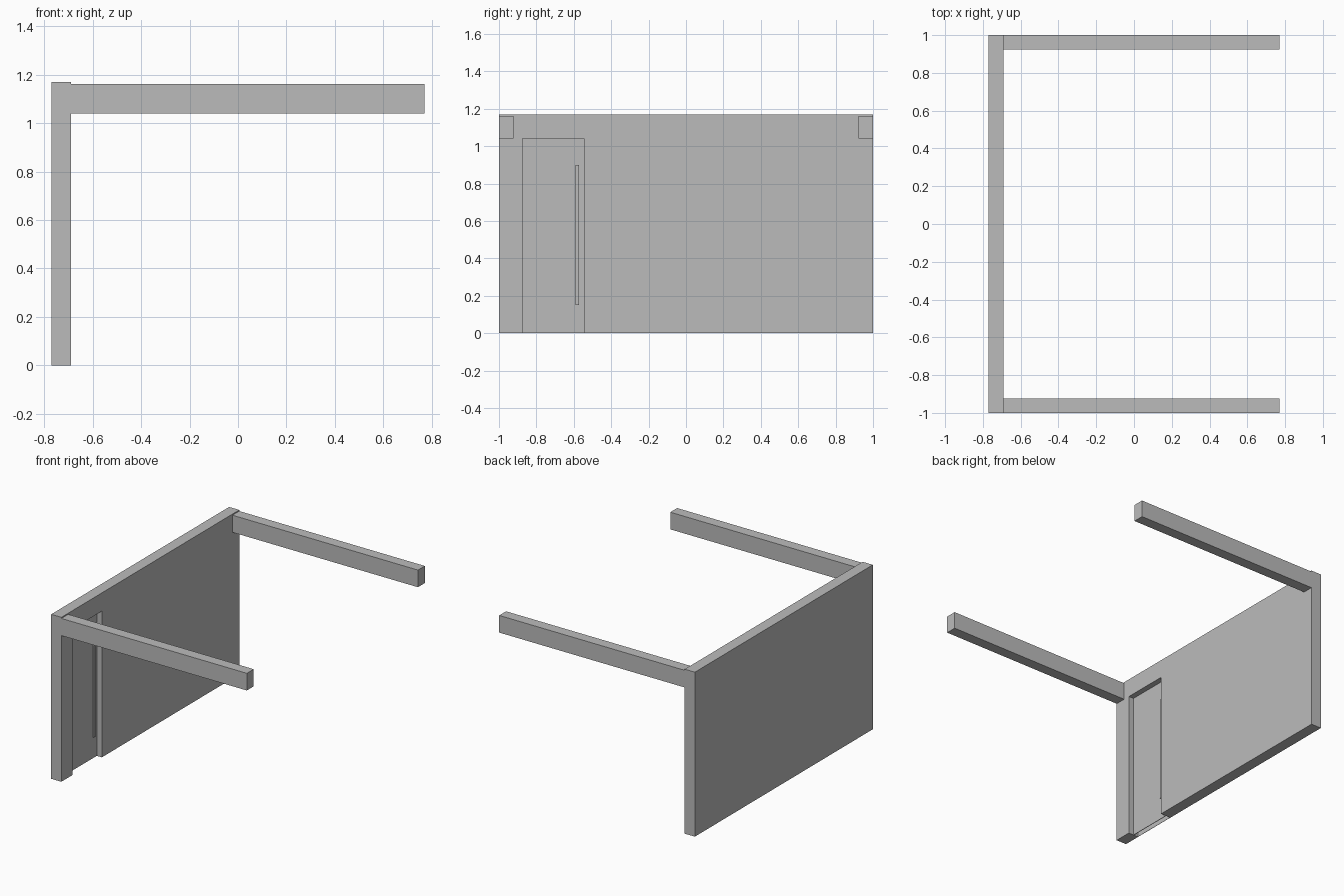
import bpy

if "Cube" in bpy.data.objects:
    bpy.data.objects.remove(bpy.data.objects["Cube"], do_unlink=True)

grey = bpy.data.materials.new("plain grey")
grey.use_nodes = True
colour = (0.5, 0.5, 0.5, 1)
grey.diffuse_color = colour
grey.node_tree.nodes["Principled BSDF"].inputs["Base Color"].default_value = colour


def box(name, x, y, z):
    """Flat-faced box from its (low, high) limits on each axis."""
    spans = (x, y, z)
    bpy.ops.mesh.primitive_cube_add(size=1, location=[(a + b) / 2 for a, b in spans])
    ob = bpy.context.object
    ob.name = name
    ob.scale = [b - a for a, b in spans]
    bpy.ops.object.transform_apply(location=True, rotation=False, scale=True)
    ob.data.materials.append(grey)
    return ob


OUTER, INNER, END = -0.77, -0.69, 0.77
DOOR_Y = (-0.875, -0.545)
DOOR_TOP = 1.04
DOOR_FACE = -0.73

# Side wall with a doorway pocket that leaves only a thin outer skin
wall = box("side_wall", (OUTER, INNER), (-1, 1), (0, 1.17))
cutter = box("doorway_cutter", (OUTER + 0.002, INNER + 0.1), DOOR_Y, (-0.1, DOOR_TOP))
cutter.hide_render = True
cut = wall.modifiers.new("doorway", "BOOLEAN")
cut.operation = "DIFFERENCE"
cut.solver = "EXACT"
cut.object = cutter
bpy.context.view_layer.objects.active = wall
bpy.ops.object.modifier_apply(modifier=cut.name)
bpy.data.objects.remove(cutter, do_unlink=True)

# Recessed door leaf and its tall, slim handle
box("door_leaf", (DOOR_FACE - 0.004, DOOR_FACE), DOOR_Y, (0, DOOR_TOP))
box("door_handle", (DOOR_FACE, DOOR_FACE + 0.01), (-0.59, -0.572), (0.15, 0.9))

# Overhead beams reaching out from both ends of the wall
for name, span in (("front_beam", (-1, -0.923)), ("back_beam", (0.923, 1))):
    box(name, (INNER, END), span, (1.04, 1.162))
